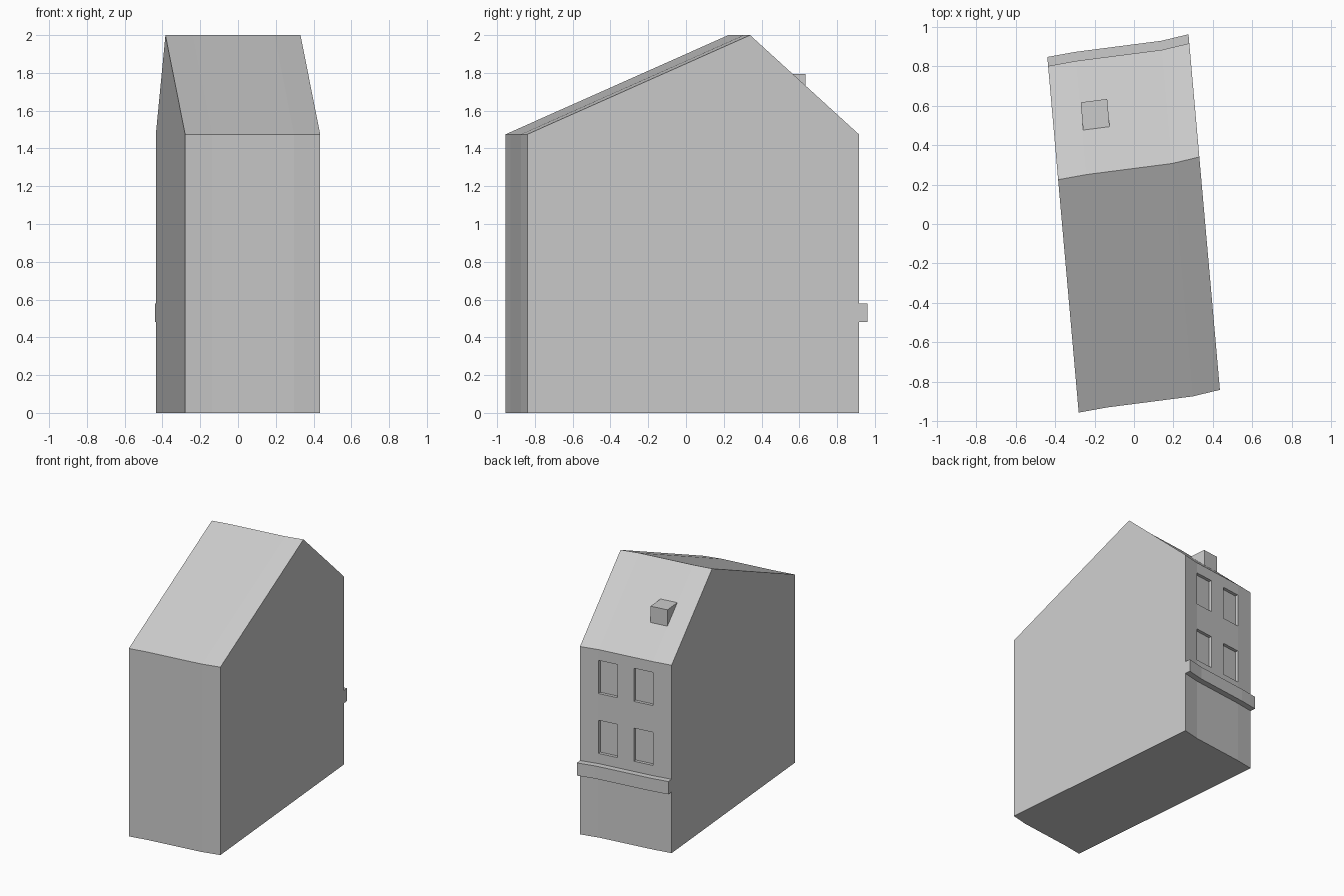
import bpy, bmesh
from mathutils import Vector

if "Cube" in bpy.data.objects:
    bpy.data.objects.remove(bpy.data.objects["Cube"])

# Gently bent plan line of the front wall: (fraction of width, x, y)
PLAN = [(0, -0.28, -0.955), (0.2, -0.137, -0.929), (0.8, 0.297, -0.873), (1, 0.435, -0.84)]
DEPTH = Vector((-0.155, 1.755, 0))  # front wall to back wall


def point(u, t, z):
    """u runs across the width, t from front (0) to back (1)."""
    for (u0, x0, y0), (u1, x1, y1) in zip(PLAN, PLAN[1:]):
        if u <= u1:
            k = (u - u0) / (u1 - u0)
            return Vector((x0 + k * (x1 - x0), y0 + k * (y1 - y0), z)) + DEPTH * t


def loft(name, stations, profile, recess=None):
    """Sweep a (t, z) profile across the width; recess = (columns, rows, depth)."""
    bm = bmesh.new()
    rings = [[bm.verts.new(point(u, t, z)) for t, z in profile] for u in stations]
    n = len(profile)
    windows = []
    for i, (a, b) in enumerate(zip(rings, rings[1:])):
        for j in range(n):
            k = (j + 1) % n
            f = bm.faces.new((a[j], b[j], b[k], a[k]))
            if recess and i in recess[0] and j in recess[1]:
                windows.append(f)
    bm.faces.new(rings[0])
    bm.faces.new(rings[-1][::-1])
    bmesh.ops.recalc_face_normals(bm, faces=bm.faces[:])
    if windows:
        out = bmesh.ops.extrude_discrete_faces(bm, faces=windows)["faces"]
        verts = list({v for f in out for v in f.verts})
        bmesh.ops.translate(bm, verts=verts, vec=-DEPTH * recess[2])
    mesh = bpy.data.meshes.new(name)
    bm.to_mesh(mesh)
    bm.free()
    bpy.context.collection.objects.link(bpy.data.objects.new(name, mesh))


# House body with gabled roof and four recessed windows in the back wall
loft("house_body", [0, 0.2, 0.41, 0.59, 0.8, 1],
     [(0, 0), (1, 0), (1, 0.66), (1, 0.92), (1, 1.13), (1, 1.39), (1, 1.475),
      (0.672, 2.0), (0, 1.475)],
     recess=((1, 3), (2, 4), 0.014))

# Cornice band along the back wall
loft("cornice", [0, 0.2, 0.8, 1],
     [(1, 0.48), (1.026, 0.48), (1.026, 0.58), (1, 0.58)])

# Flat-topped dormer on the back roof slope
loft("dormer", [0.205, 0.39],
     [(0.80, 1.795), (0.88, 1.795), (0.88, 1.65), (0.81, 1.75)])
